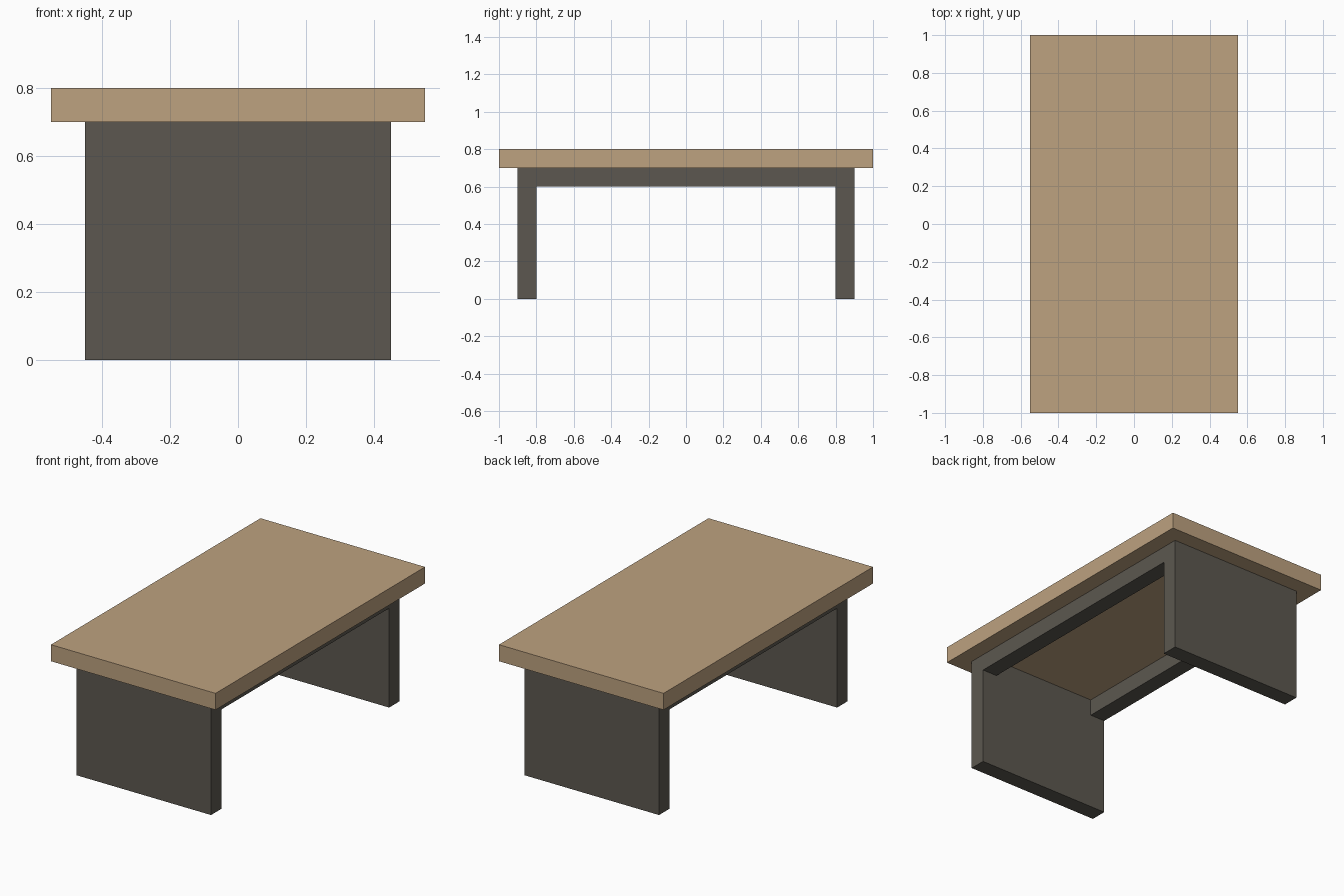
import bpy

cube = bpy.data.objects.get("Cube")
if cube:
    bpy.data.objects.remove(cube, do_unlink=True)


def material(name, rgb):
    mat = bpy.data.materials.new(name)
    mat.use_nodes = True
    mat.diffuse_color = (*rgb, 1)
    mat.node_tree.nodes["Principled BSDF"].inputs["Base Color"].default_value = (*rgb, 1)
    return mat


def box(name, size, centre, mat):
    bpy.ops.mesh.primitive_cube_add(size=1, location=centre)
    obj = bpy.context.object
    obj.name = name
    obj.scale = size
    bpy.ops.object.transform_apply(location=False, rotation=False, scale=True)
    obj.data.materials.append(mat)
    return obj


wood = material("light wood", (0.51, 0.36, 0.215))
dark = material("dark grey", (0.107, 0.097, 0.08))

# Overhanging slab
box("table_top", (1.1, 2.0, 0.1), (0, 0, 0.75), wood)

# Full-width panel legs at both ends
for name, side in (("front_leg", -1), ("back_leg", 1)):
    box(name, (0.9, 0.1, 0.7), (0, side * 0.85, 0.35), dark)

# Rails joining the legs, flush with their outer edges
for name, side in (("right_rail", -1), ("left_rail", 1)):
    box(name, (0.1, 1.6, 0.1), (side * 0.4, 0, 0.65), dark)
